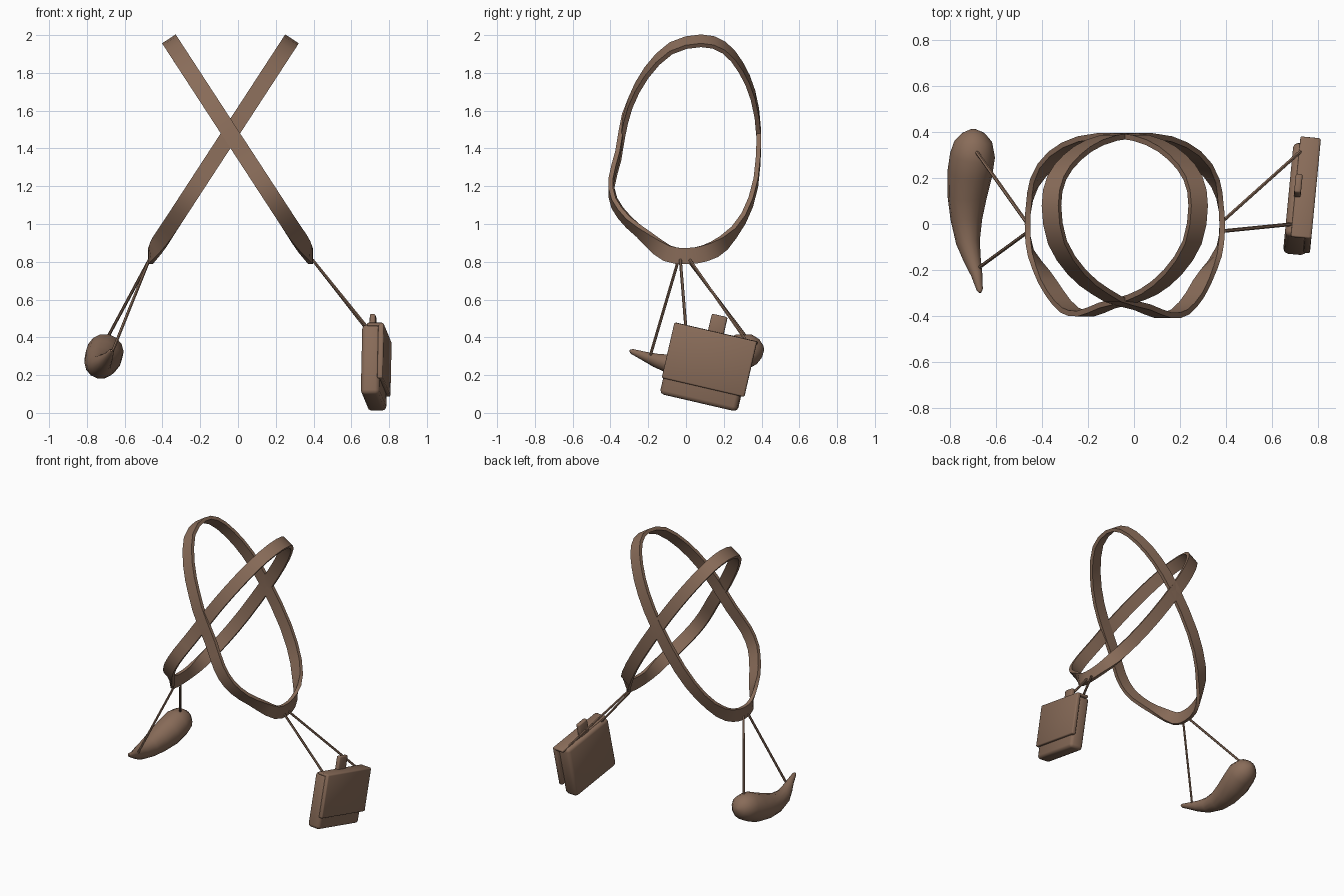
import bpy, bmesh, math
from mathutils import Vector, Matrix

if "Cube" in bpy.data.objects:
    bpy.data.objects.remove(bpy.data.objects["Cube"])

brown = bpy.data.materials.new("brown_leather")
brown.diffuse_color = (0.25, 0.15, 0.10, 1)
brown.use_nodes = True
brown.node_tree.nodes["Principled BSDF"].inputs["Base Color"].default_value = brown.diffuse_color


def finish(bm, name, angle=40):
    bmesh.ops.recalc_face_normals(bm, faces=bm.faces)
    me = bpy.data.meshes.new(name)
    bm.to_mesh(me)
    bm.free()
    ob = bpy.data.objects.new(name, me)
    bpy.context.collection.objects.link(ob)
    me.materials.append(brown)
    bpy.ops.object.select_all(action='DESELECT')
    ob.select_set(True)
    bpy.context.view_layer.objects.active = ob
    bpy.ops.object.shade_smooth_by_angle(angle=math.radians(angle))
    return ob


def skin(rings, name, closed=False, angle=40):
    """Bridge successive rings of points into a tube."""
    bm = bmesh.new()
    vs = [[bm.verts.new(p) for p in r] for r in rings]
    n, m = len(vs), len(vs[0])
    for i in range(n if closed else n - 1):
        a, b = vs[i], vs[(i + 1) % n]
        for j in range(m):
            k = (j + 1) % m
            bm.faces.new((a[j], a[k], b[k], b[j]))
    if not closed:
        bm.faces.new(vs[0])
        bm.faces.new(vs[-1])
    return finish(bm, name, angle)


def catmull(a, b, c, d, t):
    return 0.5 * (2 * b + (c - a) * t + (2 * a - 5 * b + 4 * c - d) * t * t
                  + (3 * b - a - 3 * c + d) * t ** 3)


# Strap outline in side profile (y, z)
LOOP = [(.08, 1.97), (.2, 1.935), (.29, 1.83), (.355, 1.68), (.385, 1.48),
        (.37, 1.22), (.305, 1.03), (.2, .9), (.1, .845), (0, .83),
        (-.1, .845), (-.2, .92), (-.3, 1.01), (-.375, 1.11), (-.39, 1.22),
        (-.355, 1.36), (-.335, 1.48), (-.295, 1.64), (-.21, 1.8), (-.08, 1.93)]


def strap(name, s, lift):
    pts = []
    n = len(LOOP)
    for i in range(n):
        q = [Vector(LOOP[(i + k) % n]) for k in (-1, 0, 1, 2)]
        for t in (0, .5):
            y, z = catmull(*q, t)
            if y < -.3:
                y -= lift
            pts.append(Vector((-.04 + s * .652 * (1.48 - z), y, z)))
    rings = []
    n = len(pts)
    for i, p in enumerate(pts):
        tan = (pts[(i + 1) % n] - pts[i - 1]).normalized()
        # ribbon lies square to the loop, turning upright at the hip
        f = max(0, min(1, (.98 - p.z) / .14))
        w = Vector((s * .838, 0, .546)).lerp(Vector((0, 0, 1)), f)
        w = (w - tan * w.dot(tan)).normalized()
        t = tan.cross(w) * .012
        w = w * .043
        rings.append([p + w + t, p - w + t, p - w - t, p + w - t])
    skin(rings, name, True)


strap("strap_right_hip", 1, .008)
strap("strap_left_hip", -1, 0)


# Thin hanging cords
def cord(name, a, b, r=.008):
    a, b = Vector(a), Vector(b)
    d = (b - a).normalized()
    u = d.orthogonal().normalized()
    v = d.cross(u)
    skin([[p + (u * math.cos(k * math.pi / 3) + v * math.sin(k * math.pi / 3)) * r
           for k in range(6)] for p in (a, b)], name)


cord("horn_cord_back", (-.47, .01, .81), (-.69, .32, .40))
cord("horn_cord_front", (-.47, -.04, .81), (-.675, -.19, .30))
cord("bag_cord_back", (.395, .02, .81), (.73, .32, .38))
cord("bag_cord_front", (.395, -.03, .81), (.695, 0, .44))

# Curved horn: x, y, z, radius from blunt end to tip
HORN = [(-.70, .412, .345, .012), (-.70, .395, .342, .05), (-.70, .36, .337, .082),
        (-.703, .30, .325, .098), (-.715, .22, .29, .098), (-.727, .12, .265, .086),
        (-.73, .02, .25, .069), (-.723, -.08, .257, .052), (-.703, -.16, .278, .037),
        (-.685, -.22, .30, .025), (-.672, -.285, .325, .014), (-.67, -.298, .33, .006)]
rings = []
for i, (x, y, z, r) in enumerate(HORN):
    a, b = HORN[max(i - 1, 0)], HORN[min(i + 1, len(HORN) - 1)]
    d = (Vector(b[:3]) - Vector(a[:3])).normalized()
    u = d.cross(Vector((0, 0, 1))).normalized()
    v = u.cross(d)
    rings.append([Vector((x, y, z)) + (u * math.cos(k * math.pi / 7)
                  + v * math.sin(k * math.pi / 7)) * r for k in range(14)])
skin(rings, "powder_horn", angle=60)

# Bag parts share one tilted frame
BAG = (Matrix.Translation((.722, .115, .243)) @ Matrix.Rotation(math.radians(-5.5), 4, 'Z')
       @ Matrix.Rotation(math.radians(-13), 4, 'X'))


def bag_box(name, loc, size, bevel):
    bm = bmesh.new()
    bmesh.ops.create_cube(bm, size=1, matrix=Matrix.Translation(loc)
                          @ Matrix.Diagonal((*size, 1)))
    bmesh.ops.bevel(bm, geom=bm.edges[:], offset=bevel, segments=2,
                    profile=.5, affect='EDGES')
    bm.transform(BAG)
    finish(bm, name, 50)


bag_box("bag_body", (0, -.005, -.005), (.10, .42, .38), .022)
bag_box("bag_flap", (.052, .005, .04), (.03, .45, .30), .008)
bag_box("bag_flap_top", (.02, .005, .182), (.085, .45, .018), .006)
bag_box("bag_peg", (-.012, .0, .215), (.03, .085, .13), .008)
